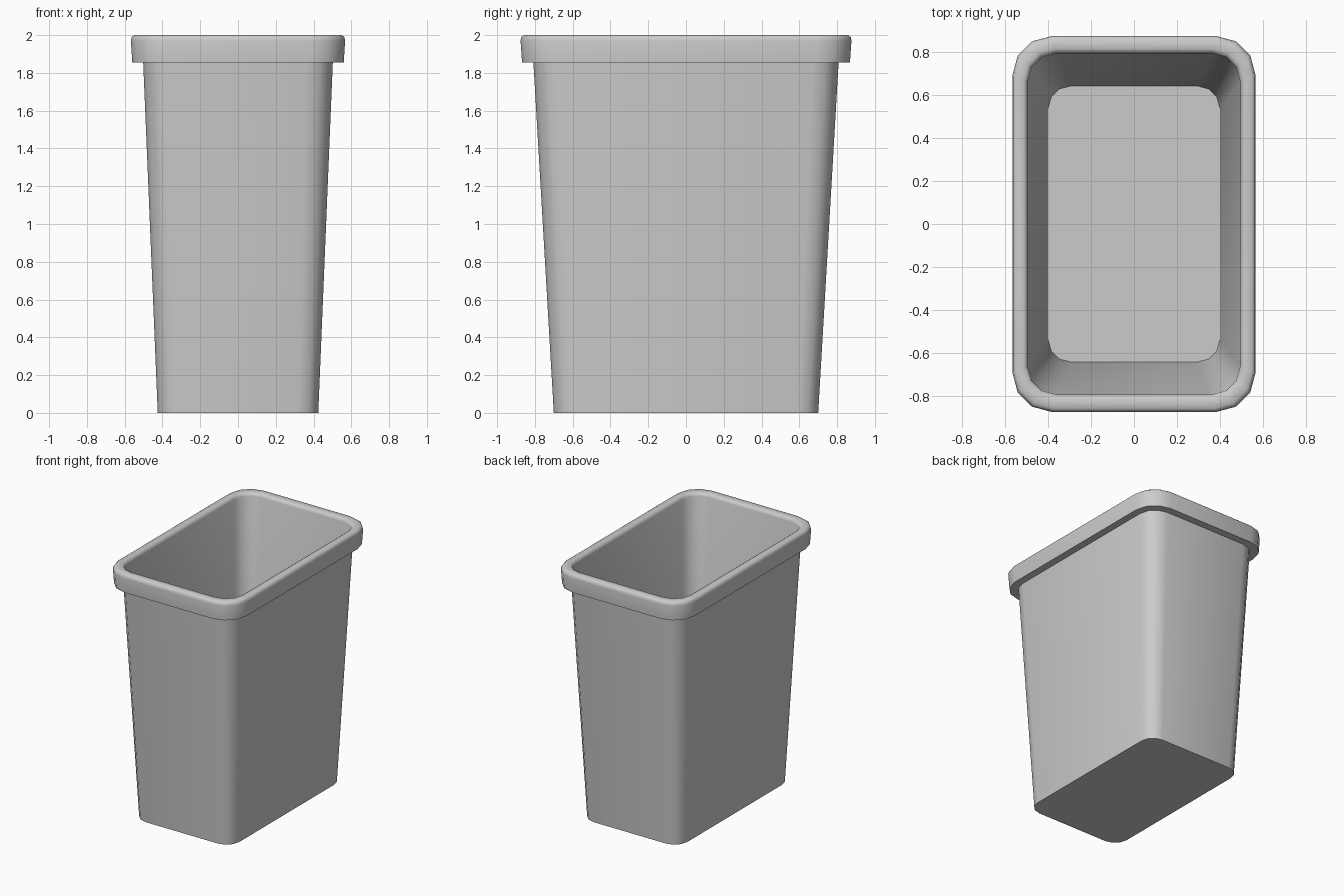
import bpy
import bmesh
import math

# Remove the default cube
cube = bpy.data.objects.get("Cube")
if cube:
    bpy.data.objects.remove(cube, do_unlink=True)

# Single plastic colour
plastic = bpy.data.materials.new("grey plastic")
plastic.use_nodes = True
GREY = (0.6, 0.6, 0.6, 1)
plastic.diffuse_color = GREY
plastic.node_tree.nodes["Principled BSDF"].inputs["Base Color"].default_value = GREY

CORNER_STEPS = 3


def rounded_ring(bm, half_x, half_y, radius, z):
    """Add a rounded rectangle of vertices, counter-clockwise from +x."""
    ring = []
    for corner, (sx, sy) in enumerate([(1, 1), (-1, 1), (-1, -1), (1, -1)]):
        for step in range(CORNER_STEPS + 1):
            a = (corner + step / CORNER_STEPS) * math.pi / 2
            x = sx * (half_x - radius) + radius * math.cos(a)
            y = sy * (half_y - radius) + radius * math.sin(a)
            ring.append(bm.verts.new((x, y, z)))
    return ring


def loft(name, sections):
    """Skin a closed shell through the sections and cap both ends."""
    bm = bmesh.new()
    rings = [rounded_ring(bm, *s) for s in sections]
    for low, high in zip(rings, rings[1:]):
        n = len(low)
        for i in range(n):
            j = (i + 1) % n
            bm.faces.new((low[i], low[j], high[j], high[i]))
    bm.faces.new(rings[0][::-1])
    bm.faces.new(rings[-1])
    mesh = bpy.data.meshes.new(name)
    bm.to_mesh(mesh)
    bm.free()
    mesh.materials.append(plastic)
    obj = bpy.data.objects.new(name, mesh)
    bpy.context.collection.objects.link(obj)
    bpy.ops.object.select_all(action='DESELECT')
    obj.select_set(True)
    bpy.context.view_layer.objects.active = obj
    bpy.ops.object.shade_smooth_by_angle(angle=math.radians(50))
    return obj


# Each section: half width, half depth, corner radius, height
loft("waste_bin", [
    # tapered outer wall
    (0.425, 0.70, 0.11, 0.0),
    (0.502, 0.808, 0.14, 1.855),
    # overhanging rim with rounded top edge
    (0.56, 0.868, 0.18, 1.855),
    (0.567, 0.876, 0.185, 1.97),
    (0.563, 0.872, 0.183, 1.99),
    (0.55, 0.859, 0.175, 2.0),
    # rounded inner lip
    (0.513, 0.815, 0.145, 2.0),
    (0.501, 0.801, 0.137, 1.992),
    (0.495, 0.795, 0.133, 1.975),
    # inner wall down to the floor
    (0.40, 0.643, 0.105, 0.04),
])
